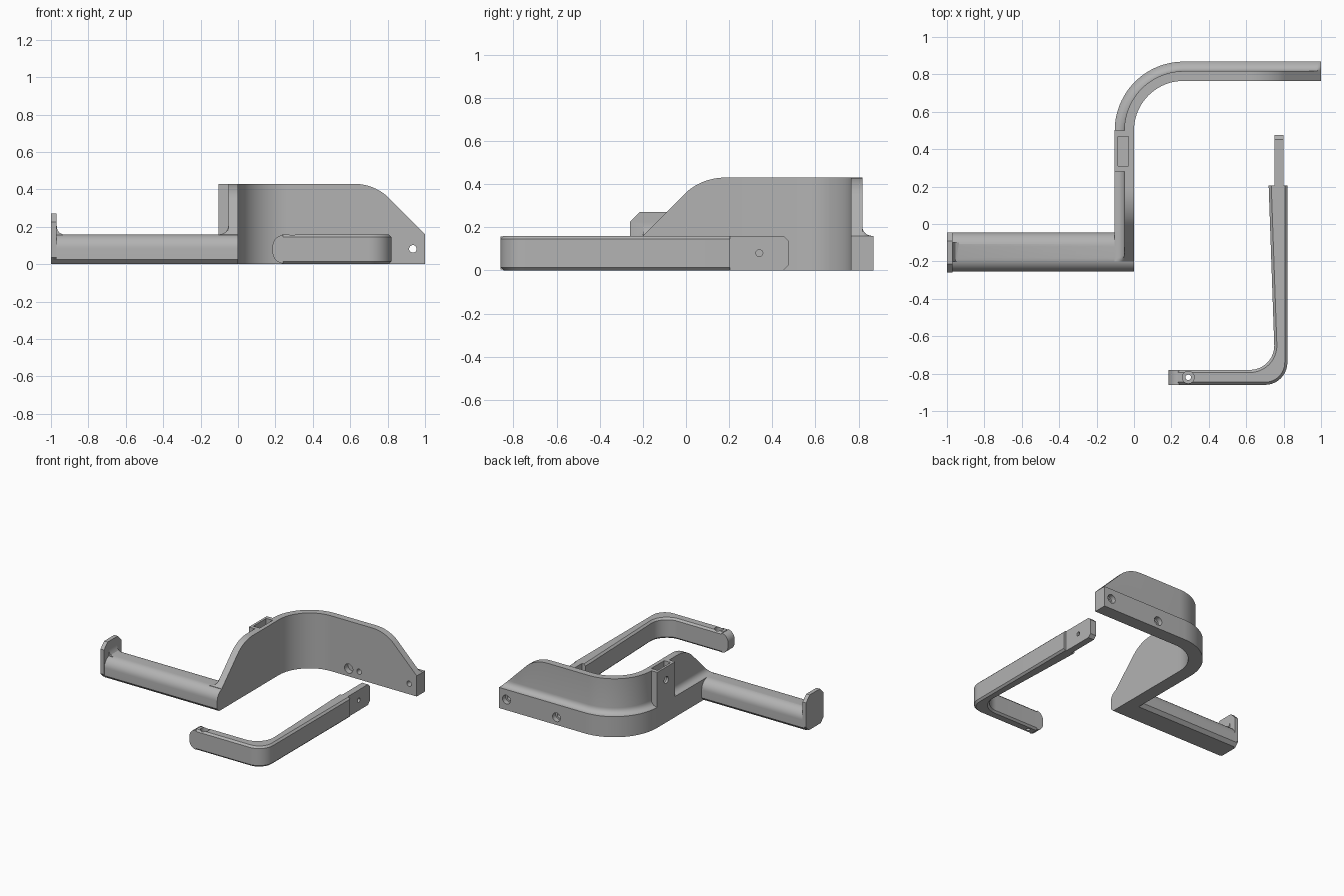
import bpy, bmesh, math

if "Cube" in bpy.data.objects:
    bpy.data.objects.remove(bpy.data.objects["Cube"])

grey = bpy.data.materials.new("plain_grey")
grey.diffuse_color = (0.45, 0.45, 0.45, 1)
grey.use_nodes = True
grey.node_tree.nodes["Principled BSDF"].inputs["Base Color"].default_value = grey.diffuse_color


def finish(name, bm):
    bmesh.ops.remove_doubles(bm, verts=bm.verts, dist=1e-5)
    bmesh.ops.recalc_face_normals(bm, faces=bm.faces)
    me = bpy.data.meshes.new(name)
    bm.to_mesh(me)
    bm.free()
    ob = bpy.data.objects.new(name, me)
    bpy.context.collection.objects.link(ob)
    me.materials.append(grey)
    return ob


def arc(cx, cy, r, a0, a1, n):
    return [(cx + r * math.cos(math.radians(a0 + (a1 - a0) * i / n)),
             cy + r * math.sin(math.radians(a0 + (a1 - a0) * i / n))) for i in range(n + 1)]


def prism(name, pts, axis, lo, hi, bevel=None):
    """Extrude a 2D outline along an axis between lo and hi."""
    place = {'x': lambda u, v, w: (w, u, v),
             'y': lambda u, v, w: (u, w, v),
             'z': lambda u, v, w: (u, v, w)}[axis]
    bm = bmesh.new()
    rings = [[bm.verts.new(place(u, v, w)) for u, v in pts] for w in (lo, hi)]
    n = len(pts)
    for ring in rings:
        bm.faces.new(ring)
    for i in range(n):
        j = (i + 1) % n
        bm.faces.new((rings[0][i], rings[0][j], rings[1][j], rings[1][i]))
    bmesh.ops.recalc_face_normals(bm, faces=bm.faces)
    if bevel:
        width, rule = bevel
        bmesh.ops.bevel(bm, geom=[e for e in bm.edges if rule(*[v.co for v in e.verts])],
                        offset=width, segments=1, affect='EDGES')
    return finish(name, bm)


def box(name, x, y, z):
    return prism(name, [(x[0], y[0]), (x[1], y[0]), (x[1], y[1]), (x[0], y[1])], 'z', *z)


def cylinder(name, axis, u, v, r, lo, hi):
    return prism(name, arc(u, v, r, 0, 360, 28)[:-1], axis, lo, hi)


def combine(target, others, op):
    for other in others:
        mod = target.modifiers.new(op.lower(), 'BOOLEAN')
        mod.operation, mod.solver, mod.object = op, 'EXACT', other
        bpy.context.view_layer.objects.active = target
        bpy.ops.object.modifier_apply(modifier=mod.name)
        bpy.data.objects.remove(other)


def smooth(ob):
    bpy.ops.object.select_all(action='DESELECT')
    ob.select_set(True)
    bpy.context.view_layer.objects.active = ob
    bpy.ops.object.shade_smooth_by_angle(angle=math.radians(25))


# Curved wall with thick lower rim: stations are (point, outward direction, wall height)
def height(e):
    return 0.16 + e if e <= 0.19 else 0.16 + 0.27 - 0.27 + math.sqrt(0.27**2 - (0.38 - e)**2)


def wall_height(e):
    return 0.16 + e if e <= 0.19 else 0.43 - 0.27 + math.sqrt(0.27**2 - (0.38 - e)**2)


ends = [0, 0.01, 0.02, 0.03, 0.045, 0.1] + [0.19 + 0.19 * i / 10 for i in range(11)]
C, R = 0.265, 0.265
stations = [((0, -0.2 + e), (-1, 0), wall_height(e)) for e in ends]
for px, py in arc(C, 0.5, R, 180, 90, 28):
    stations.append(((px, py), ((px - C) / R, (py - 0.5) / R), 0.43))
stations += [((1 - e, 0.765), (0, 1), wall_height(e)) for e in reversed(ends)]

fillet = [(0.097 - 0.045 * math.sin(math.radians(a)), 0.205 - 0.045 * math.cos(math.radians(a)))
          for a in range(0, 91, 15)]
section = [(0, 0), (0.103, 0), (0.103, 0.16)] + fillet + [(0.052, 9), (0, 9)]
bm = bmesh.new()
rings = [[bm.verts.new((p[0] + n[0] * d, p[1] + n[1] * d, min(z, h))) for d, z in section]
         for p, n, h in stations]
k = len(section)
for a, b in zip(rings, rings[1:]):
    for i in range(k):
        j = (i + 1) % k
        bm.faces.new((a[i], a[j], b[j], b[i]))
bm.faces.new(rings[0])
bm.faces.new(rings[-1])
bmesh.ops.dissolve_degenerate(bm, dist=1e-5, edges=bm.edges)
body = finish("curved_holder", bm)

# Horizontal arm: rounded top, chamfered underside
arm_profile = ([(-0.23, 0), (-0.07, 0), (-0.045, 0.025)] + arc(-0.12, 0.085, 0.075, 0, 90, 10)
               + arc(-0.18, 0.085, 0.075, 90, 180, 10) + [(-0.255, 0.025)])
arm = prism("arm", arm_profile, 'x', -0.985, 0)

# Stop plate at the arm's tip and its fillet
plate = prism("stop_plate", [(-0.225, 0), (-0.08, 0), (-0.045, 0.035), (-0.045, 0.225), (-0.09, 0.27),
                             (-0.215, 0.27), (-0.26, 0.225), (-0.26, 0.035)], 'x', -1, -0.97)
tip = prism("tip_fillet", [(-0.98, 0.14), (-0.98, 0.21), (-0.97, 0.21), (-0.966, 0.185), (-0.955, 0.168),
                           (-0.935, 0.159), (-0.935, 0.14)], 'y', -0.2, -0.1)

# Socket column on the outside of the wall
column = box("socket_column", (-0.103, -0.02), (0.28, 0.5), (0.1, 0.43))
combine(body, [arm, plate, tip, column], 'UNION')

# Socket, mounting holes and recess
cutters = [
    box("socket", (-0.085, -0.03), (0.31, 0.468), (0.22, 0.5)),
    cylinder("socket_hole", 'x', 0.39, 0.33, 0.026, -0.15, -0.06),
    cylinder("end_hole", 'y', 0.935, 0.082, 0.02, 0.7, 0.95),
    cylinder("end_counterbore", 'y', 0.935, 0.082, 0.034, 0.83, 0.95),
    cylinder("middle_hole", 'y', 0.505, 0.06, 0.02, 0.7, 0.95),
    cylinder("middle_counterbore", 'y', 0.505, 0.06, 0.034, 0.83, 0.95),
    cylinder("round_recess", 'y', 0.415, 0.06, 0.036, 0.7, 0.81),
]
combine(body, cutters, 'DIFFERENCE')
smooth(body)

# Loose L-shaped bracket with chamfered long edges
outline = ([(0.235, -0.86)] + arc(0.70, -0.74, 0.12, -90, 0, 14) + [(0.82, 0.205), (0.72, 0.205)]
           + arc(0.62, -0.65, 0.13, 0, -90, 12) + [(0.235, -0.78)])


def long_edge(a, b):
    level = abs(a.z - b.z) < 1e-6
    at_end = (a.x < 0.24 and b.x < 0.24) or (a.y > 0.2 and b.y > 0.2)
    return level and not at_end


bracket = prism("corner_bracket", outline, 'z', 0, 0.16, (0.014, long_edge))

# Rounded nose and flat tongue at the bracket's ends
nose_profile = ([(0.24, 0.004), (0.24, 0.156)] + arc(0.245, 0.096, 0.06, 100, 180, 8)
                + arc(0.245, 0.064, 0.06, 180, 260, 8))
nose = prism("nose", nose_profile, 'y', -0.86, -0.78)
tongue = prism("tongue", [(0.19, 0), (0.452, 0), (0.475, 0.023), (0.475, 0.137), (0.452, 0.16), (0.19, 0.16)],
               'x', 0.75, 0.80)
combine(bracket, [nose, tongue], 'UNION')
combine(bracket, [
    cylinder("tongue_hole", 'x', 0.34, 0.08, 0.016, 0.7, 0.9),
    cylinder("screw_hole", 'z', 0.29, -0.82, 0.015, -0.1, 0.3),
    cylinder("screw_head_recess", 'z', 0.29, -0.82, 0.032, 0.115, 0.3),
], 'DIFFERENCE')
smooth(bracket)
